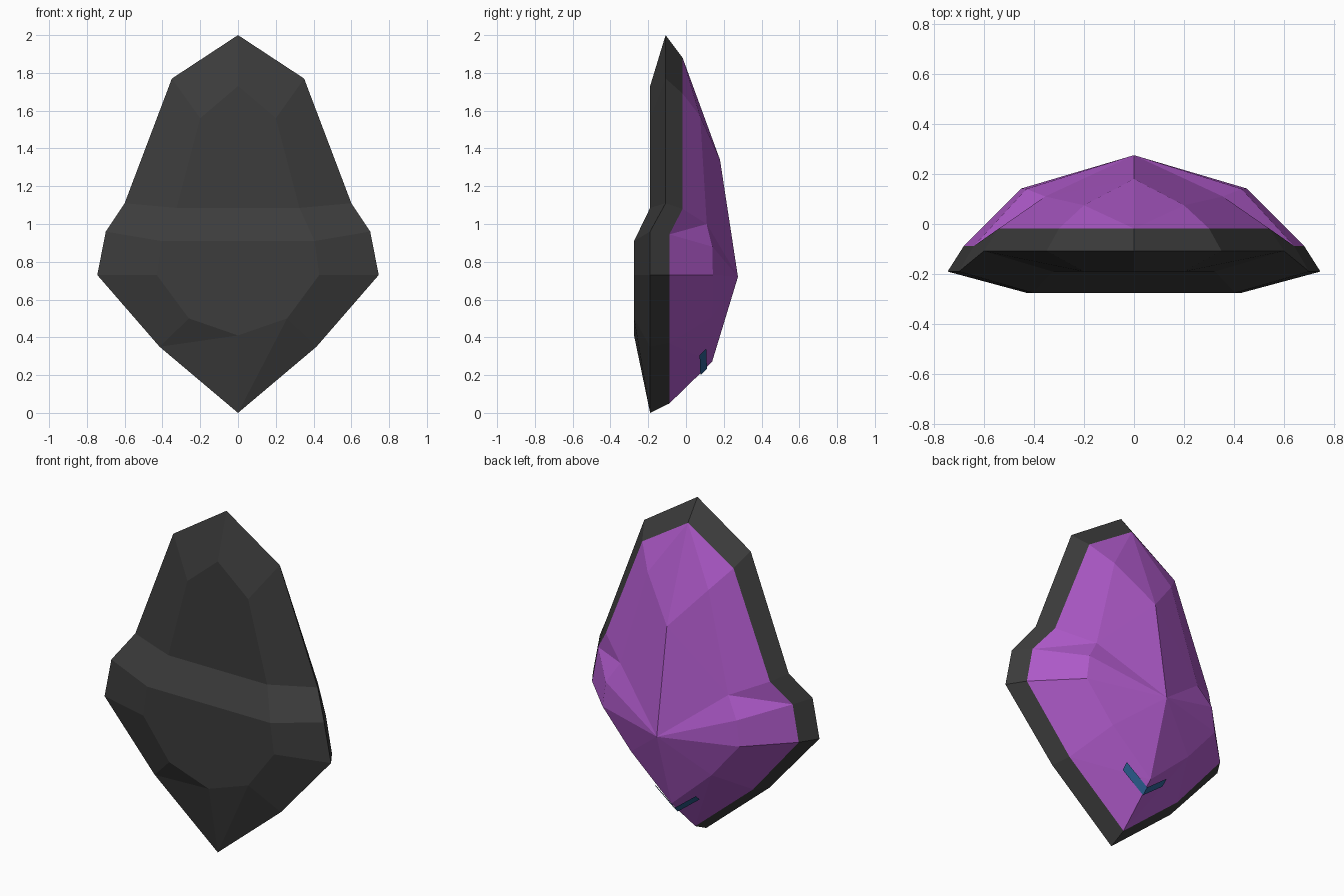
import bpy, bmesh
from mathutils import Vector

if "Cube" in bpy.data.objects:
    bpy.data.objects.remove(bpy.data.objects["Cube"])


def paint(name, rgb):
    mat = bpy.data.materials.new(name)
    mat.diffuse_color = (*rgb, 1)
    mat.use_nodes = True
    mat.node_tree.nodes["Principled BSDF"].inputs["Base Color"].default_value = mat.diffuse_color
    return mat


def build(name, half_faces, facing, mat):
    """Make both halves from a function of the side, weld the middle, orient outward."""
    bm = bmesh.new()
    for s in (1, -1):
        for face in half_faces(s):
            bm.faces.new([bm.verts.new((s * x, y, z)) for x, y, z in face])
    bmesh.ops.remove_doubles(bm, verts=bm.verts, dist=0.001)
    bmesh.ops.recalc_face_normals(bm, faces=bm.faces)
    total = sum((f.normal * f.calc_area() for f in bm.faces), Vector())
    if total.y * facing < 0:
        bmesh.ops.reverse_faces(bm, faces=bm.faces)
    mesh = bpy.data.meshes.new(name)
    bm.to_mesh(mesh)
    bm.free()
    mesh.materials.append(mat)
    obj = bpy.data.objects.new(name, mesh)
    bpy.context.collection.objects.link(obj)
    return obj


# half profiles (x, y, z) from the top point down to the bottom point
plate = [(0, -.19, 1.73), (.2, -.19, 1.56), (.325, -.19, 1.085), (.405, -.275, .91),
         (.43, -.275, .73), (.26, -.275, .5), (0, -.275, .41)]
outline = [(0, -.108, 2), (.35, -.108, 1.77), (.6, -.108, 1.11), (.7, -.19, .96),
           (.745, -.19, .73), (.415, -.19, .35), (0, -.19, 0)]
rim = [(0, -.018, 1.88), (.3, -.018, 1.69), (.54, -.018, 1.08), (.64, -.088, .945),
       (.68, -.088, .73), (.38, -.088, .37), (0, -.088, .05)]


def tip(a, b, c, d, swap):
    """Split the bent quad at the lower tip along one of its diagonals."""
    return [(a, b, d), (b, c, d)] if swap else [(a, b, c), (a, c, d)]


# dark front plate with bevelled border and rim
def shell_faces(s):
    mid = lambda p: (0, p[1], p[2])
    faces = [(plate[0], plate[1], plate[2], mid(plate[2])),
             (mid(plate[2]), plate[2], plate[3], mid(plate[3])),
             (mid(plate[3]), *plate[3:])]
    for i in range(6):
        faces.append((outline[i], outline[i + 1], rim[i + 1], rim[i]))
        if i < 5:
            faces.append((plate[i], plate[i + 1], outline[i + 1], outline[i]))
    return faces + tip(plate[5], outline[5], outline[6], plate[6], s < 0)


# faceted purple back
def back_faces(s):
    ridge_top, ridge_mid, ridge_low = (0, .18, 1.34), (0, .275, .72), (0, .138, .27)
    shoulder, waist, upper_hip = (.2, .075, 1.57), (.355, .11, 1.0), (.43, .14, .88)
    hip, thigh = (.45, .142, .73), (.265, .138, .51)
    r = rim
    return [(r[0], shoulder, ridge_top), (r[0], r[1], shoulder),
            (r[1], r[2], waist, shoulder), (shoulder, waist, ridge_top),
            (ridge_top, waist, ridge_mid), (waist, upper_hip, ridge_mid),
            (upper_hip, hip, ridge_mid), (r[2], r[3], waist),
            (r[3], upper_hip, waist), (r[3], r[4], hip, upper_hip),
            (r[4], r[5], thigh, hip), (hip, thigh, ridge_mid),
            (thigh, ridge_low, ridge_mid)] + tip(thigh, r[5], r[6], ridge_low, s > 0)


# thin blue V strip near the lower tip of the back
def strip_faces(s):
    return [((0, .076, .2), (.14, .072, .307), (.14, .107, .34), (0, .111, .233))]


build("front_shell", shell_faces, -1, paint("charcoal", (.045, .045, .045)))
build("faceted_back", back_faces, 1, paint("purple", (.42, .1, .58)))
build("back_strip", strip_faces, 1, paint("blue", (.025, .12, .3)))
